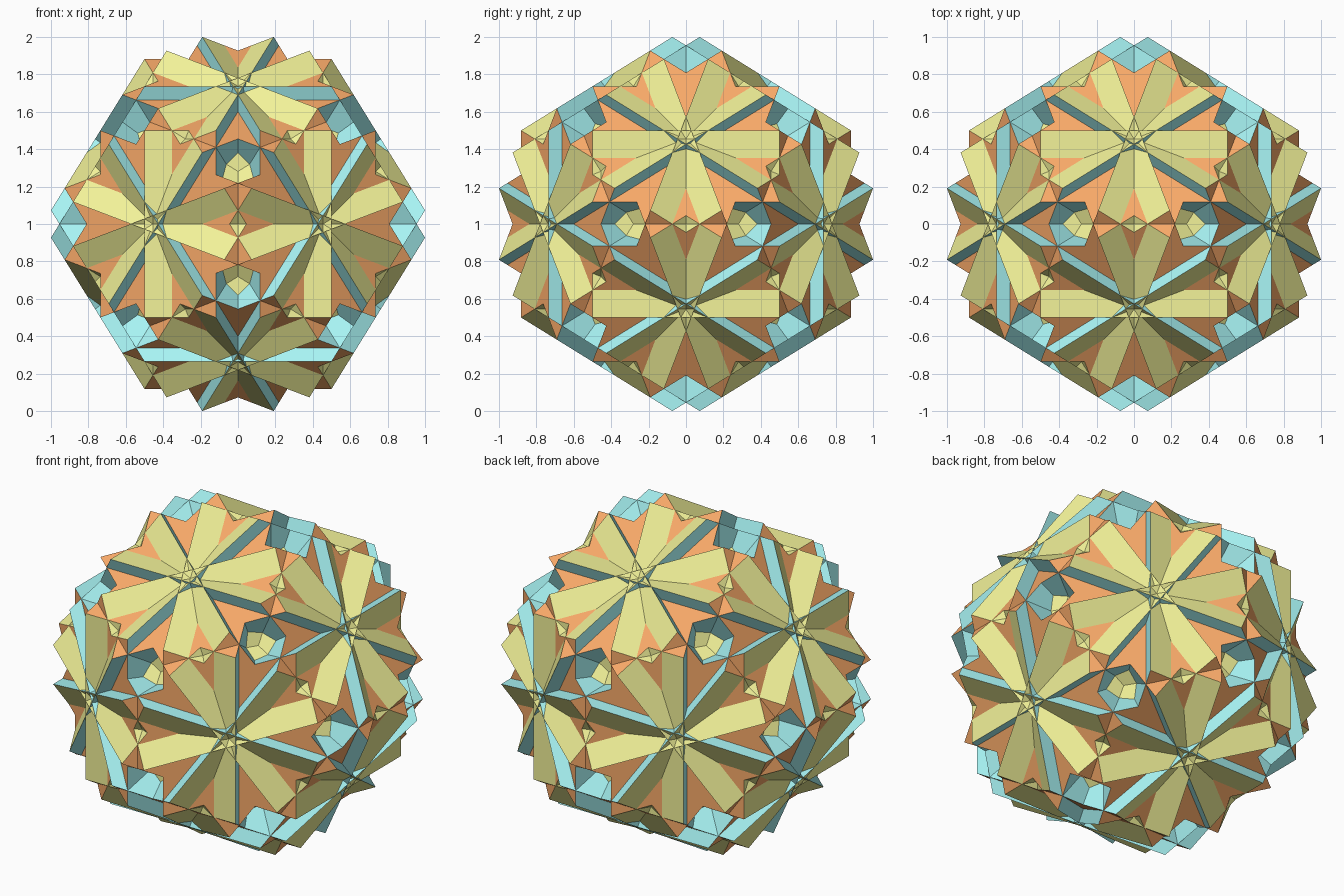
import bpy
from math import sin, cos, pi, sqrt
from itertools import combinations
from mathutils import Vector

if "Cube" in bpy.data.objects:
    bpy.data.objects.remove(bpy.data.objects["Cube"])

PHI = (1 + sqrt(5)) / 2
R2 = (31 - 12 * sqrt(5)) / 4          # squared circumradius for edge length 1
CENTRE = Vector((0, 0, 1))

# Symmetry axes: 12 fivefold, 30 twofold, 20 threefold
five = []
for a in (1, -1):
    for b in (PHI, -PHI):
        for p in ((0, a, b), (b, 0, a), (a, b, 0)):
            five.append(Vector(p).normalized())


def adjacent(p, q):
    return abs(p.dot(q) - 1 / sqrt(5)) < 1e-4


two = [(p + q).normalized() for p, q in combinations(five, 2) if adjacent(p, q)]
three = [(p + q + r).normalized() for p, q, r in combinations(five, 3)
         if adjacent(p, q) and adjacent(q, r) and adjacent(p, r)]


def face_set(name, axes, n, step, color):
    """One regular polygon {n/step} with edge 1 across every axis."""
    radius = 1 / (2 * sin(pi * step / n))
    height = sqrt(R2 - radius * radius)
    notch = radius * cos(pi * step / n) / cos(pi * (step - 1) / n)
    verts, faces = [], []
    for axis in axes:
        # Line the polygon up with a mirror plane through the axis
        near = max((f for f in five if f.dot(axis) < 0.999), key=lambda f: f.dot(axis))
        u = (near - axis * near.dot(axis)).normalized()
        v = axis.cross(u)
        first = len(verts)
        for k in range(n):
            t = (k + 0.5) * 2 * pi / n
            points = [(radius, t)]
            if step > 1:
                points.append((notch, t + pi / n))
            for r, t in points:
                verts.append(CENTRE + axis * height + (u * cos(t) + v * sin(t)) * r)
        faces.append(list(range(first, len(verts))))
    mesh = bpy.data.meshes.new(name)
    mesh.from_pydata(verts, [], faces)
    mat = bpy.data.materials.new(name + "_colour")
    mat.diffuse_color = (*color, 1)
    mat.use_nodes = True
    mat.node_tree.nodes["Principled BSDF"].inputs["Base Color"].default_value = mat.diffuse_color
    mesh.materials.append(mat)
    obj = bpy.data.objects.new(name, mesh)
    bpy.context.collection.objects.link(obj)


# Three interpenetrating families of faces
face_set("square_faces", two, 4, 1, (0.90, 0.90, 0.32))
face_set("hexagon_faces", three, 6, 1, (0.40, 0.93, 0.93))
face_set("ten_point_star_faces", five, 10, 3, (0.94, 0.40, 0.14))
